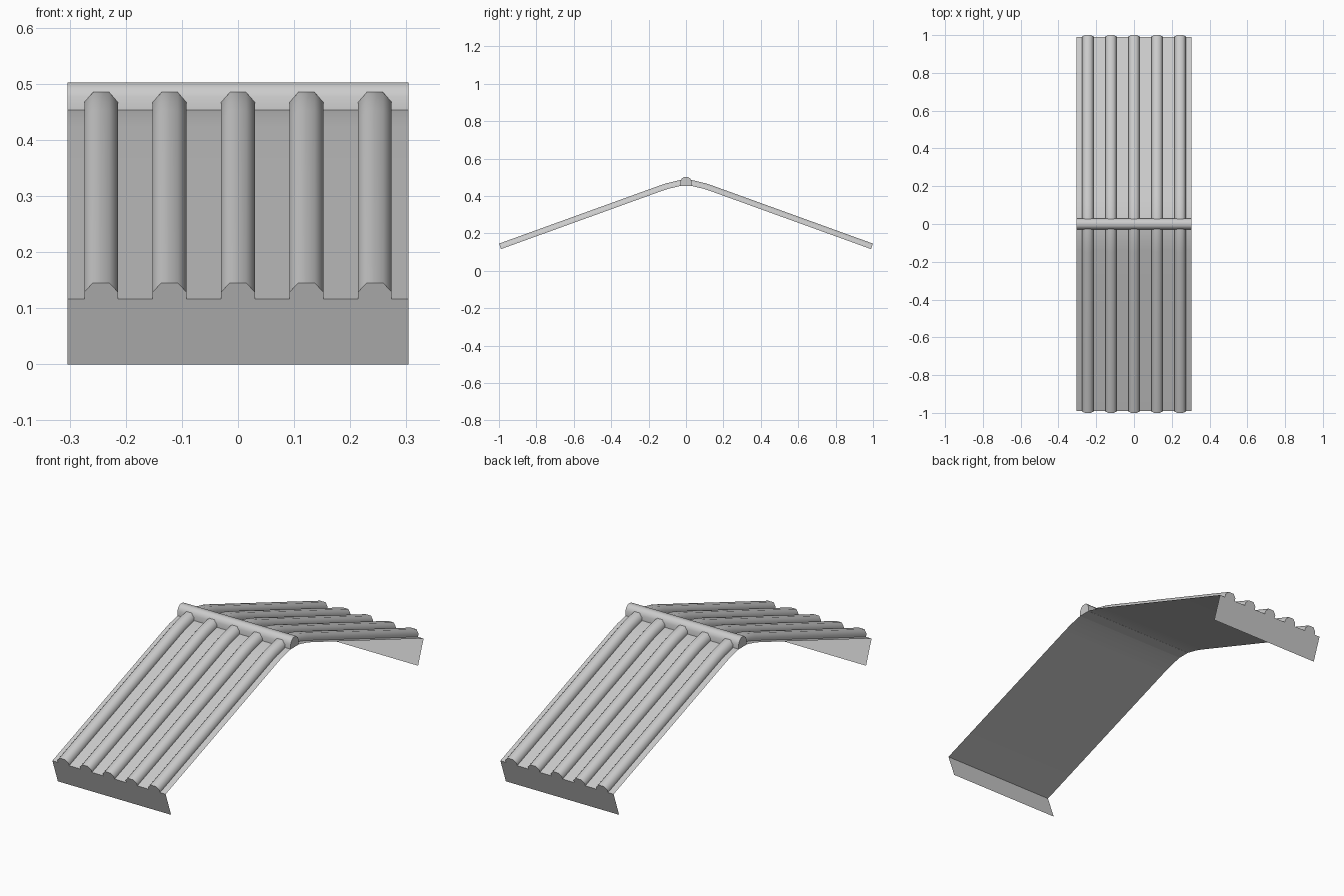
import bpy
import bmesh
import math
from mathutils import Vector

if "Cube" in bpy.data.objects:
    bpy.data.objects.remove(bpy.data.objects["Cube"])

HALF_WIDTH = 0.304
RIB_X = [-0.244, -0.122, 0.0, 0.122, 0.244]

# Roof line from the front eave to the peak, mirrored to the back
half = [(-0.989, 0.116), (-0.14, 0.423), (-0.095, 0.438), (-0.03, 0.4535)]
path = half + [(0.0, 0.457)] + [(-y, z) for y, z in reversed(half)]


def loft(name, rows, caps=False, solid=False, angle=50):
    """Skin rows of points with quads, optionally closing the ends."""
    bm = bmesh.new()
    grid = [[bm.verts.new(p) for p in row] for row in rows]
    for a, b in zip(grid, grid[1:]):
        for j in range(len(a) - 1):
            bm.faces.new((a[j], a[j + 1], b[j + 1], b[j]))
    if caps:
        bm.faces.new(list(reversed(grid[0])))
        bm.faces.new(grid[-1])
    if solid:
        a, b = grid[0], grid[-1]
        bm.faces.new((b[0], b[1], a[1], a[0]))
        bm.faces.new([r[0] for r in grid])
        bm.faces.new([r[1] for r in reversed(grid)])
        bmesh.ops.recalc_face_normals(bm, faces=bm.faces[:])
    mesh = bpy.data.meshes.new(name)
    bm.to_mesh(mesh)
    bm.free()
    ob = bpy.data.objects.new(name, mesh)
    bpy.context.collection.objects.link(ob)
    bpy.ops.object.select_all(action='DESELECT')
    ob.select_set(True)
    bpy.context.view_layer.objects.active = ob
    bpy.ops.object.shade_smooth_by_angle(angle=math.radians(angle))
    return ob


def across(points):
    return [[(-HALF_WIDTH, y, z), (HALF_WIDTH, y, z)] for y, z in points]


# Thin roof sheet with a folded-down eave at both ends
loft("roof_sheet", across([(-0.947, 0.0)] + path + [(0.947, 0.0)]))

# Raised half-octagon ribs following the roof line
section = [(-0.03, 0.0), (-0.03, 0.0135), (-0.0145, 0.031),
           (0.0145, 0.031), (0.03, 0.0135), (0.03, 0.0)]
for n, cx in enumerate(RIB_X):
    rows = []
    for i, (y, z) in enumerate(path):
        p0 = Vector(path[max(i - 1, 0)])
        p1 = Vector(path[min(i + 1, len(path) - 1)])
        t = (p1 - p0).normalized()
        rows.append([(cx + dx, y - t.y * h, z + t.x * h) for dx, h in section])
    loft(f"roof_rib_{n + 1}", rows, caps=True)

# Rounded cap along the ridge
cap = [(-0.03, 0.453), (-0.03, 0.477), (-0.024, 0.491), (-0.012, 0.502),
       (0.012, 0.502), (0.024, 0.491), (0.03, 0.477), (0.03, 0.453)]
loft("ridge_cap", across(cap), solid=True)
